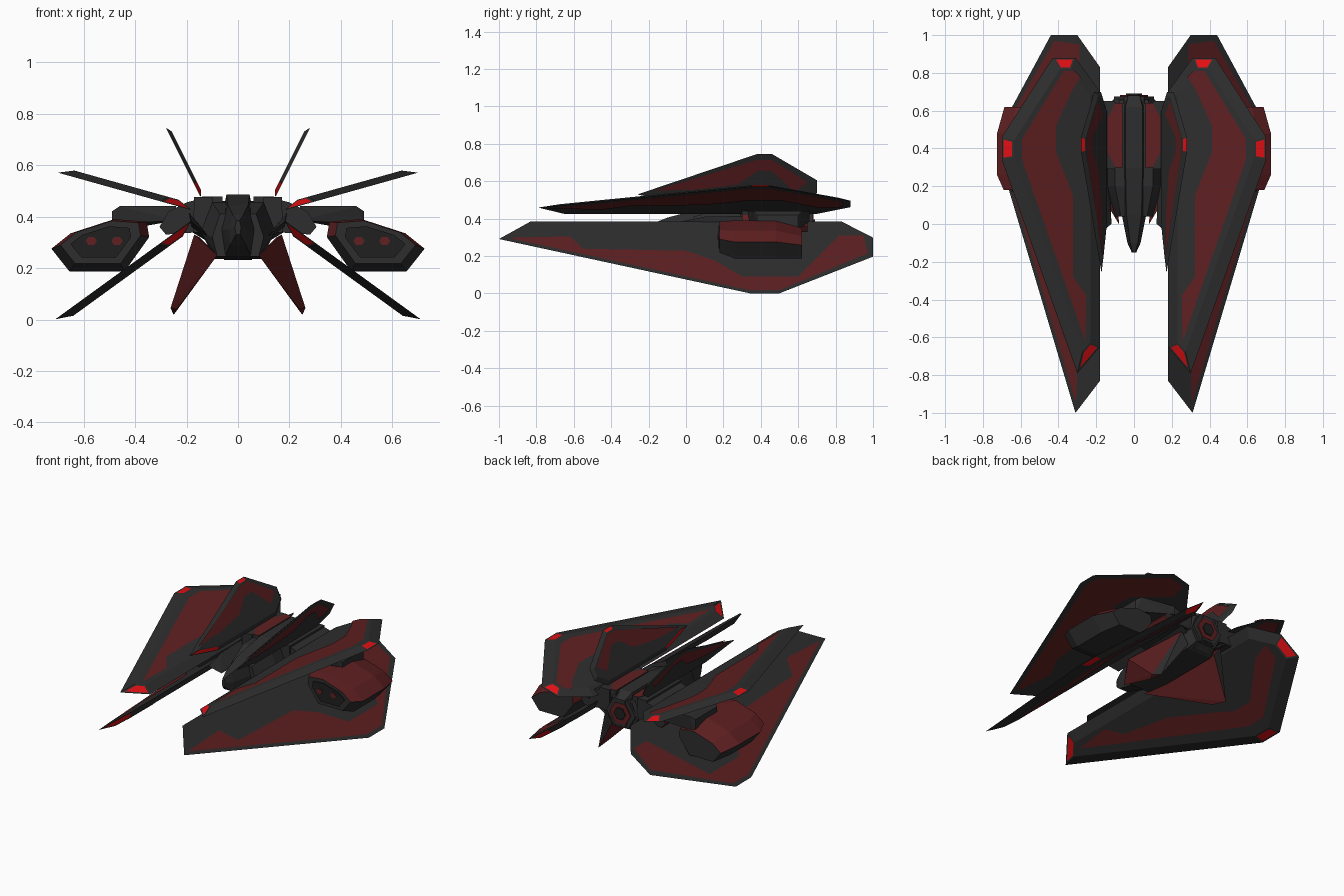
import bpy, bmesh, math
from mathutils import Vector

if "Cube" in bpy.data.objects:
    bpy.data.objects.remove(bpy.data.objects["Cube"])


def material(name, rgb):
    m = bpy.data.materials.new(name)
    m.diffuse_color = (*rgb, 1)
    m.use_nodes = True
    m.node_tree.nodes["Principled BSDF"].inputs["Base Color"].default_value = m.diffuse_color
    return m


GREY = material("dark_grey", (0.027, 0.027, 0.027))
RED = material("deep_red", (0.115, 0.014, 0.015))
GLOW = material("bright_red", (0.75, 0.005, 0.007))
BLACK = material("near_black", (0.014, 0.014, 0.015))


def finish(name, bm, mirror=False):
    me = bpy.data.meshes.new(name)
    bm.to_mesh(me)
    bm.free()
    for m in (GREY, RED, GLOW, BLACK):
        me.materials.append(m)
    ob = bpy.data.objects.new(name, me)
    bpy.context.collection.objects.link(ob)
    if mirror:
        ob.modifiers.new("mirror", 'MIRROR').use_mirror_merge = False
    return ob


def wing(name, outline, z0, x0, slope, flip, width, depth, lights, flat_panel, bevel_panel):
    """Slanted plate with one chamfered side, glowing rim patches and red panels."""
    bm = bmesh.new()
    lift = lambda x, y: Vector((x, y, z0 + slope * (x - x0)))
    normal = Vector((-slope, 0, 1)).normalized() * (-1 if flip else 1)
    order = (lambda p: list(reversed(p))) if flip else list
    outer = [bm.verts.new(lift(*p)) for p in order(outline)]
    face = bm.faces.new(outer)
    bm.normal_update()
    if face.normal.dot(normal) < 0:
        face.normal_flip()
    rim = bmesh.ops.inset_region(bm, faces=[face], thickness=width,
                                 use_boundary=True, use_even_offset=True)["faces"]
    for v in face.verts:
        v.co += normal * depth
    base = bm.faces.new(outer)
    bm.normal_update()
    if base.normal.dot(normal) > 0:
        base.normal_flip()
    # glowing patches on the chosen edges of the rim
    n = len(outline)
    for i in lights:
        mid = (lift(*outline[i]) + lift(*outline[(i + 1) % n])) / 2
        f = min(rim, key=lambda q: (q.calc_center_median() - mid).length)
        bmesh.ops.inset_individual(bm, faces=[f], thickness=width * 0.16, use_even_offset=True)
        f.material_index = 2
    # red painted panels on both sides
    for pts, off, side in ((bevel_panel, depth + 0.003, 1), (flat_panel, -0.003, -1)):
        ring = [bm.verts.new(lift(*p) + normal * off) for p in pts]
        f = bm.faces.new(ring)
        f.material_index = 1
        f.normal_update()
        if f.normal.dot(normal) * side < 0:
            f.normal_flip()
    finish(name, bm, True)


def solid(name, pts, rule=lambda n, c: 0, mirror=False):
    """Faceted convex body, coloured by face direction and position."""
    bm = bmesh.new()
    for p in pts:
        bm.verts.new(p)
    bmesh.ops.convex_hull(bm, input=bm.verts[:])
    loose = [v for v in bm.verts if not v.link_faces]
    bmesh.ops.delete(bm, geom=loose, context='VERTS')
    bmesh.ops.recalc_face_normals(bm, faces=bm.faces[:])
    bmesh.ops.dissolve_limit(bm, angle_limit=0.03, verts=bm.verts[:], edges=bm.edges[:])
    bm.normal_update()
    for f in bm.faces:
        f.material_index = rule(f.normal, f.calc_center_median())
    return finish(name, bm, mirror)


def hexagon(y, w, top_w, low_w, z_top, z_mid, z_low):
    return [(s * a, y, z) for s in (-1, 1)
            for a, z in ((top_w, z_top), (w, z_mid), (low_w, z_low))]


# Large lower wings
wing("lower_wing",
     [(.18, -.83), (.31, -1), (.71, .34), (.71, .5), (.44, 1), (.30, 1), (.18, .83)],
     .385, .18, -.725, True, .065, .03, (0, 2, 4),
     [(.305, -.95), (.293, -.62), (.385, -.55), (.40, 0), (.47, .15), (.59, .3), (.59, .6),
      (.286, .82), (.286, .95), (.42, .97), (.69, .5), (.69, .34)],
     [(.27, -.8), (.25, -.55), (.32, -.45), (.36, -.1), (.45, .2), (.5, .35), (.5, .5),
      (.33, .75), (.30, .88), (.38, .88), (.6, .5), (.6, .36)])

# Upper wings
wing("upper_wing",
     [(.18, -.65), (.30, -.79), (.70, .34), (.70, .46), (.43, .88), (.31, .88), (.18, .70)],
     .425, .18, .28, False, .06, .025, (0, 2, 4),
     [(.295, -.74), (.27, -.45), (.34, -.3), (.36, .1), (.45, .35), (.45, .5), (.30, .72),
      (.32, .84), (.42, .84), (.67, .45), (.67, .35)],
     [(.265, -.62), (.26, -.38), (.33, -.28), (.33, .15), (.42, .38), (.42, .52), (.34, .70),
      (.29, .78), (.32, .81), (.38, .81), (.60, .45), (.60, .34)])

# Steep tail fins
fin_panel = [(.183, -.17), (.265, .38), (.265, .46), (.205, .65), (.18, .58), (.235, .46),
             (.235, .38), (.2, .28), (.185, .05)]
wing("tail_fin",
     [(.145, 0), (.172, -.26), (.28, .38), (.28, .46), (.21, .70), (.175, .70), (.145, .60)],
     .465, .14, 2.0, False, .024, .014, (0, 2), fin_panel, fin_panel)

# Wedge-shaped belly fins, dark on the trailing side
solid("belly_fin",
      [(.08, .0, .25), (.17, .15, .33), (.15, .62, .32), (.10, .62, .25),
       (.238, .44, .04), (.25, .55, .018), (.262, .48, .045)],
      lambda n, c: 0 if n.y > .15 else 1, True)

# Main hull
solid("hull",
      hexagon(.04, .10, .07, .08, .41, .32, .245) + hexagon(.20, .145, .10, .09, .455, .34, .235)
      + hexagon(.60, .145, .10, .09, .46, .34, .235) + hexagon(.66, .11, .07, .07, .44, .34, .265))

# Pointed cockpit spine
solid("cockpit_spine",
      hexagon(-.15, .012, .006, .008, .385, .36, .33) + hexagon(-.10, .035, .02, .03, .405, .35, .29)
      + hexagon(.05, .065, .04, .05, .445, .35, .245) + hexagon(.30, .07, .045, .055, .485, .36, .232)
      + hexagon(.62, .07, .045, .055, .485, .36, .24) + hexagon(.68, .05, .03, .04, .45, .36, .28))

# Red shoulder plates beside the spine
solid("shoulder_plate",
      [(x, y, z) for z in (.42, .478)
       for x, y in ((.06, .30), (.10, .30), (.14, .38), (.14, .56), (.10, .64), (.06, .64))],
      lambda n, c: 1 if n.z > .5 else 0, True)

# Root blocks joining wings and tail fins to the hull
solid("root_block",
      [(x, y, z) for y in (.29, .65) for x, z in ((.10, .33), (.10, .475), (.17, .475), (.175, .34))],
      mirror=True)
solid("wing_mount",
      [(x, y, z) for y in (.30, .65)
       for x, z in ((.14, .34), (.14, .47), (.20, .455), (.27, .42), (.305, .36), (.28, .33))],
      lambda n, c: 1 if n.x > .75 else 0, True)
solid("lower_strake",
      [(.12, .0, .33), (.18, -.05, .38), (.18, .65, .34), (.13, .65, .31), (.19, .6, .42), (.19, .1, .41)],
      mirror=True)

# Pylons carrying the gun pods
solid("pylon",
      [(.24, .33, .44), (.46, .36, .44), (.49, .38, .42), (.49, .38, .37),
       (.24, .33, .385), (.24, .66, .44), (.46, .62, .44), (.49, .60, .42),
       (.49, .60, .34), (.24, .66, .385)], mirror=True)

# Gun pods between the wings
POD = [(.345, .32), (.355, .38), (.48, .39), (.65, .335), (.725, .275), (.655, .187), (.44, .187)]


def ring(y, scale, dz=0):
    return [(.53 + (x - .53) * scale, y, .29 + (z - .29) * scale + dz) for x, z in POD]


solid("gun_pod", ring(.18, .82, .012) + ring(.26, 1) + ring(.48, 1) + ring(.62, .80, -.02),
      lambda n, c: 1 if n.z > .12 and abs(n.y) < .85 else 0, True)

# Dark muzzle plate and red sensor patches on the pod fronts
solid("pod_muzzle", [(.53 + (x - .53) * .62, y, .302 + (z - .29) * .6)
                     for y in (.173, .181) for x, z in POD], lambda n, c: 3, True)
for i, px in enumerate((.47, .57)):
    solid(f"pod_sensor_{i + 1}",
          [(px + .022 * math.cos(a * math.tau / 6), y, .305 + .018 * math.sin(a * math.tau / 6))
           for a in range(6) for y in (.169, .175)], lambda n, c: 1, True)

# Six-sided engine with a red inner ring
for name, y0, y1, rad, mat in (("engine_ring", .60, .675, .105, 0),
                               ("engine_inner", .66, .683, .075, 1),
                               ("engine_core", .67, .690, .042, 3)):
    solid(name, [(rad * math.cos(a * math.tau / 6), y, .36 + rad * math.sin(a * math.tau / 6))
                 for a in range(6) for y in (y0, y1)], lambda n, c, m=mat: m)
